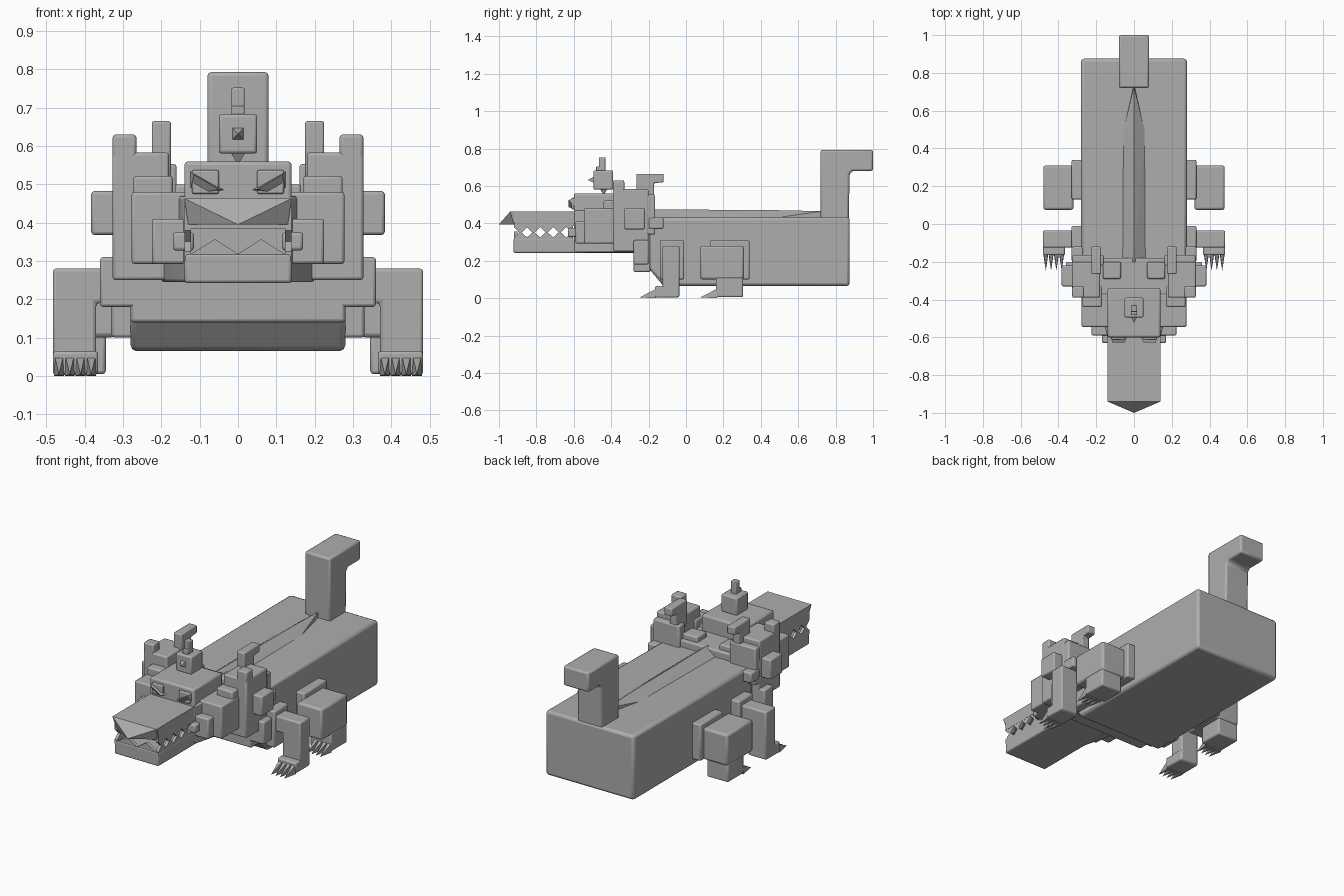
import bpy, bmesh

grey = bpy.data.materials.new("stone grey")
grey.diffuse_color = (0.42, 0.42, 0.42, 1)


def finish(name, bm, bevel=0.0, mirror=False):
    bmesh.ops.recalc_face_normals(bm, faces=bm.faces)
    me = bpy.data.meshes.new(name)
    bm.to_mesh(me)
    bm.free()
    me.materials.append(grey)
    ob = bpy.data.objects.new(name, me)
    bpy.context.collection.objects.link(ob)
    bpy.ops.object.select_all(action='DESELECT')
    ob.select_set(True)
    bpy.context.view_layer.objects.active = ob
    if bevel:
        b = ob.modifiers.new("bevel", 'BEVEL')
        b.width, b.segments = bevel, 2
        b.limit_method = 'ANGLE'
    if mirror:
        m = ob.modifiers.new("mirror", 'MIRROR')
        m.use_mirror_merge = False
    if bevel:
        bpy.ops.object.shade_smooth_by_angle(angle=0.6)
    return ob


def prism(name, pts, a, b, axis='x', bevel=0.0, mirror=False):
    """Extrude a profile along x (pts are y,z), y (x,z) or z (x,y)."""
    put = {'x': lambda p, t: (t, p[0], p[1]), 'y': lambda p, t: (p[0], t, p[1]),
           'z': lambda p, t: (p[0], p[1], t)}[axis]
    bm = bmesh.new()
    lo = [bm.verts.new(put(p, a)) for p in pts]
    hi = [bm.verts.new(put(p, b)) for p in pts]
    bm.faces.new(lo)
    bm.faces.new(hi)
    n = len(pts)
    for i in range(n):
        bm.faces.new((lo[i], lo[(i + 1) % n], hi[(i + 1) % n], hi[i]))
    return finish(name, bm, bevel, mirror)


def box(name, x0, x1, y0, y1, z0, z1, mirror=True, bevel=0.008):
    return prism(name, [(y0, z0), (y1, z0), (y1, z1), (y0, z1)], x0, x1, 'x', bevel, mirror)


def hull(name, pts, mirror=False):
    bm = bmesh.new()
    for p in pts:
        bm.verts.new(p)
    bmesh.ops.convex_hull(bm, input=bm.verts)
    return finish(name, bm, 0, mirror)


# Body, chest, back ridge and hooked tail
prism("body", [(-0.2, 0.43), (-0.2, 0.16), (-0.12, 0.065), (0.875, 0.065), (0.875, 0.435)],
      -0.28, 0.28, bevel=0.015)
box("chest_plate", -0.28, 0.28, -0.28, -0.19, 0.14, 0.44, False)
hull("back_ridge", [(-0.06, -0.2, 0.43), (0.06, -0.2, 0.43), (0, -0.2, 0.475), (0, 0.5, 0.47),
                    (-0.06, 0.48, 0.43), (0.06, 0.48, 0.43), (0, 0.74, 0.435), (0, 0.73, 0.465)])
prism("tail", [(0.72, 0.42), (0.87, 0.42), (0.875, 0.665), (0.89, 0.68), (1.0, 0.68),
               (1.0, 0.793), (0.72, 0.793)], -0.08, 0.08, bevel=0.012)

# Legs
box("hip_plate", 0.27, 0.33, 0.13, 0.34, 0.10, 0.31)
box("thigh", 0.32, 0.48, 0.075, 0.31, 0.10, 0.28, bevel=0.012)
box("hind_foot", 0.345, 0.48, 0.16, 0.305, 0.005, 0.11)
box("shoulder_plate", 0.27, 0.33, -0.14, -0.01, 0.10, 0.31)
prism("front_leg", [(0.32, 0.19), (0.37, 0.19), (0.37, 0.005), (0.483, 0.005), (0.483, 0.28), (0.32, 0.28)],
      -0.125, -0.035, 'y', 0.008, True)
box("front_foot", 0.365, 0.483, -0.165, -0.04, 0.003, 0.065)
for foot, y in (("front", -0.16), ("hind", 0.165)):
    for i in range(4):
        x = 0.383 + i * 0.028
        hull(f"{foot}_claw_{i + 1}", [(x - 0.013, y, 0), (x + 0.013, y, 0), (x - 0.011, y, 0.05),
                                      (x + 0.011, y, 0.05), (x, y - 0.088, 0.004)], True)

# Neck and head
prism("neck", [(-0.14, -0.6), (0.14, -0.6), (0.2, -0.36), (0.2, -0.18), (-0.2, -0.18), (-0.2, -0.36)],
      0.245, 0.47, 'z', 0.008)
box("skull", -0.14, 0.14, -0.6, -0.34, 0.3, 0.56, False, 0.01)
hull("brow", [(0.035, -0.595, 0.485), (0.125, -0.595, 0.535), (0.125, -0.595, 0.485),
              (0.05, -0.627, 0.487), (0.115, -0.627, 0.525), (0.105, -0.595, 0.475)], True)
box("eye", 0.05, 0.12, -0.612, -0.59, 0.475, 0.537, bevel=0.005)

# Upper snout with beak tip
box("upper_snout", -0.14, 0.14, -0.92, -0.58, 0.385, 0.463, False, 0)
hull("snout_tip", [(-0.14, -0.94, 0.463), (0.14, -0.94, 0.463), (0, -1.0, 0.395), (-0.14, -0.92, 0.463),
                   (0.14, -0.92, 0.463), (-0.13, -0.92, 0.395), (0.13, -0.92, 0.395)])

# Lower jaw with zigzag teeth on both sides and front
box("lower_jaw", -0.14, 0.14, -0.922, -0.25, 0.242, 0.32, False)
low = [(-0.92 + i * 0.035, 0.325 if i % 2 == 0 else 0.357) for i in range(10)]
prism("lower_teeth", [(-0.92, 0.30)] + low + [(-0.605, 0.30)], 0.122, 0.139, 'x', 0, True)
up = [(-0.92 + i * 0.035, 0.38 if i % 2 == 0 else 0.345) for i in range(10)]
prism("upper_teeth", [(-0.92, 0.40)] + up + [(-0.605, 0.40)], 0.122, 0.139, 'x', 0, True)
prism("front_teeth", [(-0.135, 0.3), (0.135, 0.3), (0.12, 0.32), (0.06, 0.357), (0, 0.318),
                      (-0.06, 0.357), (-0.12, 0.32)], -0.92, -0.90, 'y')

# Stepped mane: (name, x0, x1, y0, y1, z0, z1)
for part in (("jaw_pin", 0.115, 0.17, -0.63, -0.57, 0.327, 0.375),
             ("cheek", 0.12, 0.225, -0.59, -0.44, 0.292, 0.41),
             ("outer_cheek", 0.13, 0.278, -0.545, -0.37, 0.292, 0.48),
             ("mane_step", 0.17, 0.273, -0.44, -0.33, 0.44, 0.522),
             ("mane", 0.18, 0.327, -0.39, -0.2, 0.25, 0.583),
             ("mane_post", 0.265, 0.327, -0.39, -0.33, 0.56, 0.63),
             ("mane_side_block", 0.31, 0.383, -0.33, -0.22, 0.368, 0.482),
             ("mane_back", 0.16, 0.325, -0.22, -0.165, 0.34, 0.553),
             ("mane_back_block", 0.27, 0.33, -0.2, -0.12, 0.37, 0.43),
             ("mane_lower_block", 0.25, 0.36, -0.28, -0.2, 0.18, 0.31),
             ("nape_block", 0.07, 0.165, -0.29, -0.2, 0.43, 0.5)):
    box(*part)
prism("horn", [(-0.265, 0.52), (-0.17, 0.52), (-0.17, 0.615), (-0.12, 0.62), (-0.12, 0.665), (-0.265, 0.665)],
      0.175, 0.225, 'x', 0.006, True)

# Floating crest with spikes
box("crest", -0.05, 0.05, -0.495, -0.39, 0.58, 0.683, False)
box("crest_stem", -0.017, 0.017, -0.465, -0.43, 0.67, 0.752, False, 0.004)
box("crest_step", -0.017, 0.017, -0.48, -0.44, 0.67, 0.705, False, 0.004)
hull("crest_front_spike", [(x, -0.49, z) for x in (-0.017, 0.017) for z in (0.615, 0.65)] + [(0, -0.525, 0.632)])
hull("crest_lower_spike", [(x, y, 0.585) for x in (-0.02, 0.02) for y in (-0.46, -0.42)] + [(0, -0.44, 0.55)])
